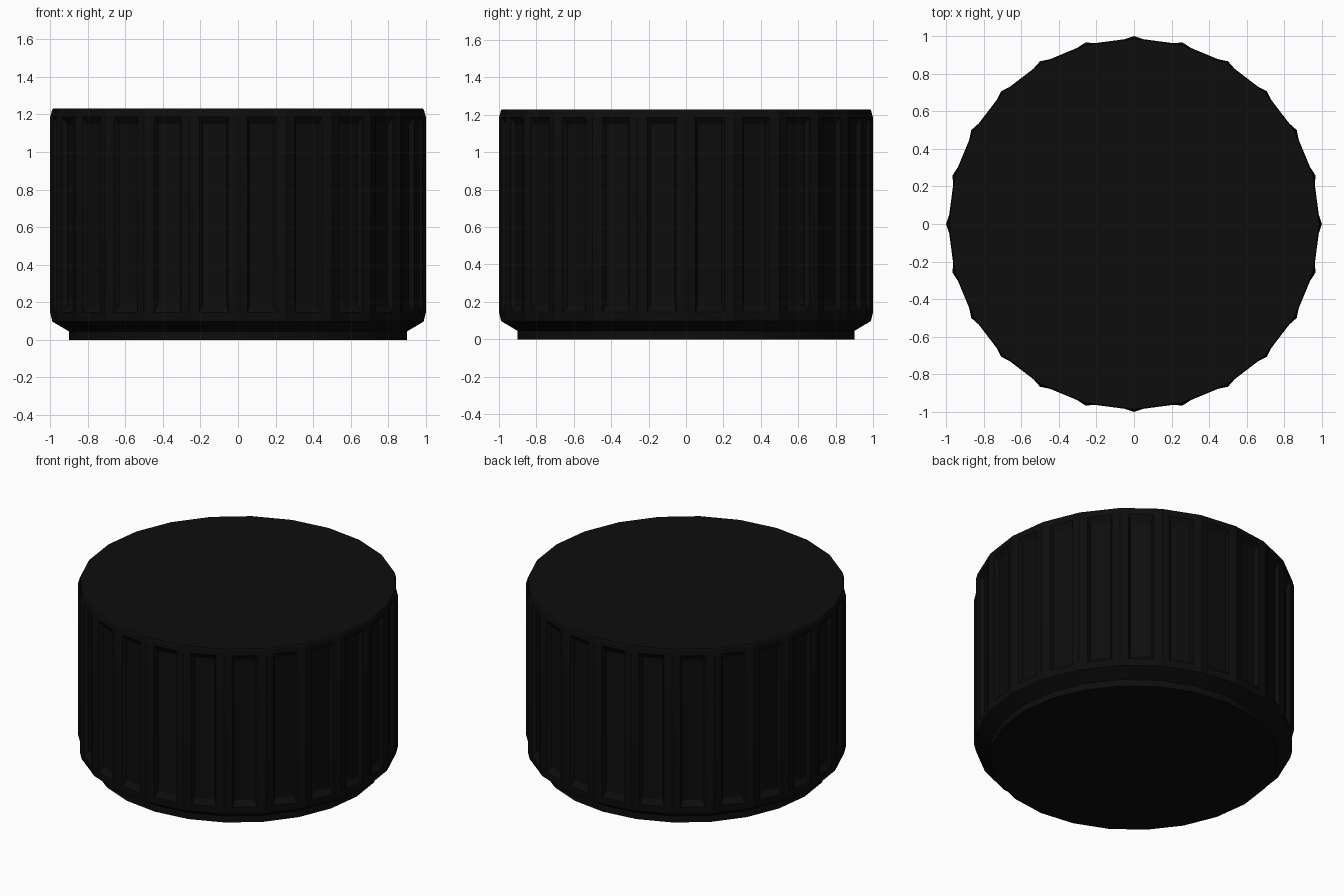
import bpy, bmesh
from math import sin, cos, pi, radians

if "Cube" in bpy.data.objects:
    bpy.data.objects.remove(bpy.data.objects["Cube"])

N = 24
bm = bmesh.new()


def pt(r, i, z):
    a = pi / 2 + 2 * pi * i / N
    return bm.verts.new((r * cos(a), r * sin(a), z))


def ring(r, z):
    return [pt(r, i, z) for i in range(N)]


def side_pt(i, t, z, depth):
    # point on flat side i at fraction t, pushed in by depth
    r = 0.99
    a = pi / 2 + 2 * pi * i / N
    b = a + 2 * pi / N
    m = (a + b) / 2
    x = r * (cos(a) * (1 - t) + cos(b) * t) - depth * cos(m)
    y = r * (sin(a) * (1 - t) + sin(b) * t) - depth * sin(m)
    return bm.verts.new((x, y, z))


def bridge(lo, hi):
    for i in range(N):
        j = (i + 1) % N
        bm.faces.new((lo[i], lo[j], hi[j], hi[i]))


# base foot, underside chamfer and top rim
foot, neck = ring(0.90, 0), ring(0.90, 0.045)
rim_lo, rim_hi = ring(0.988, 0.097), ring(0.99, 1.222)
top = ring(0.985, 1.23)
bridge(foot, neck)
bridge(neck, rim_lo)
bridge(rim_hi, top)
bm.faces.new(list(reversed(foot)))
bm.faces.new(top)

# ribbed grip with a recessed panel on every side
tip_lo, tip_hi = ring(1.0, 0.145), ring(1.0, 1.185)
for i in range(N):
    j = (i + 1) % N
    outer = [side_pt(i, t, z, 0) for t, z in
             ((0.2, 0.145), (0.8, 0.145), (0.8, 1.185), (0.2, 1.185))]
    inner = [side_pt(i, t, z, 0.025) for t, z in
             ((0.25, 0.182), (0.75, 0.182), (0.75, 1.148), (0.25, 1.148))]
    a, b, c, d = outer
    bm.faces.new((rim_lo[i], rim_lo[j], b, a))
    bm.faces.new((d, c, rim_hi[j], rim_hi[i]))
    bm.faces.new((tip_lo[i], a, d, tip_hi[i]))
    bm.faces.new((b, tip_lo[j], tip_hi[j], c))
    bm.faces.new((rim_lo[i], a, tip_lo[i]))
    bm.faces.new((rim_lo[j], tip_lo[j], b))
    bm.faces.new((tip_hi[i], d, rim_hi[i]))
    bm.faces.new((c, tip_hi[j], rim_hi[j]))
    for k in range(4):
        n = (k + 1) % 4
        bm.faces.new((outer[k], outer[n], inner[n], inner[k]))
    bm.faces.new(inner)

bmesh.ops.recalc_face_normals(bm, faces=bm.faces)
mesh = bpy.data.meshes.new("ribbed_knob")
bm.to_mesh(mesh)
bm.free()
knob = bpy.data.objects.new("ribbed_knob", mesh)
bpy.context.collection.objects.link(knob)

# black plastic
mat = bpy.data.materials.new("black_plastic")
mat.diffuse_color = (0.004, 0.004, 0.004, 1)
mat.use_nodes = True
mat.node_tree.nodes["Principled BSDF"].inputs["Base Color"].default_value = mat.diffuse_color
mesh.materials.append(mat)

bpy.context.view_layer.objects.active = knob
knob.select_set(True)
bpy.ops.object.shade_smooth_by_angle(angle=radians(25))
